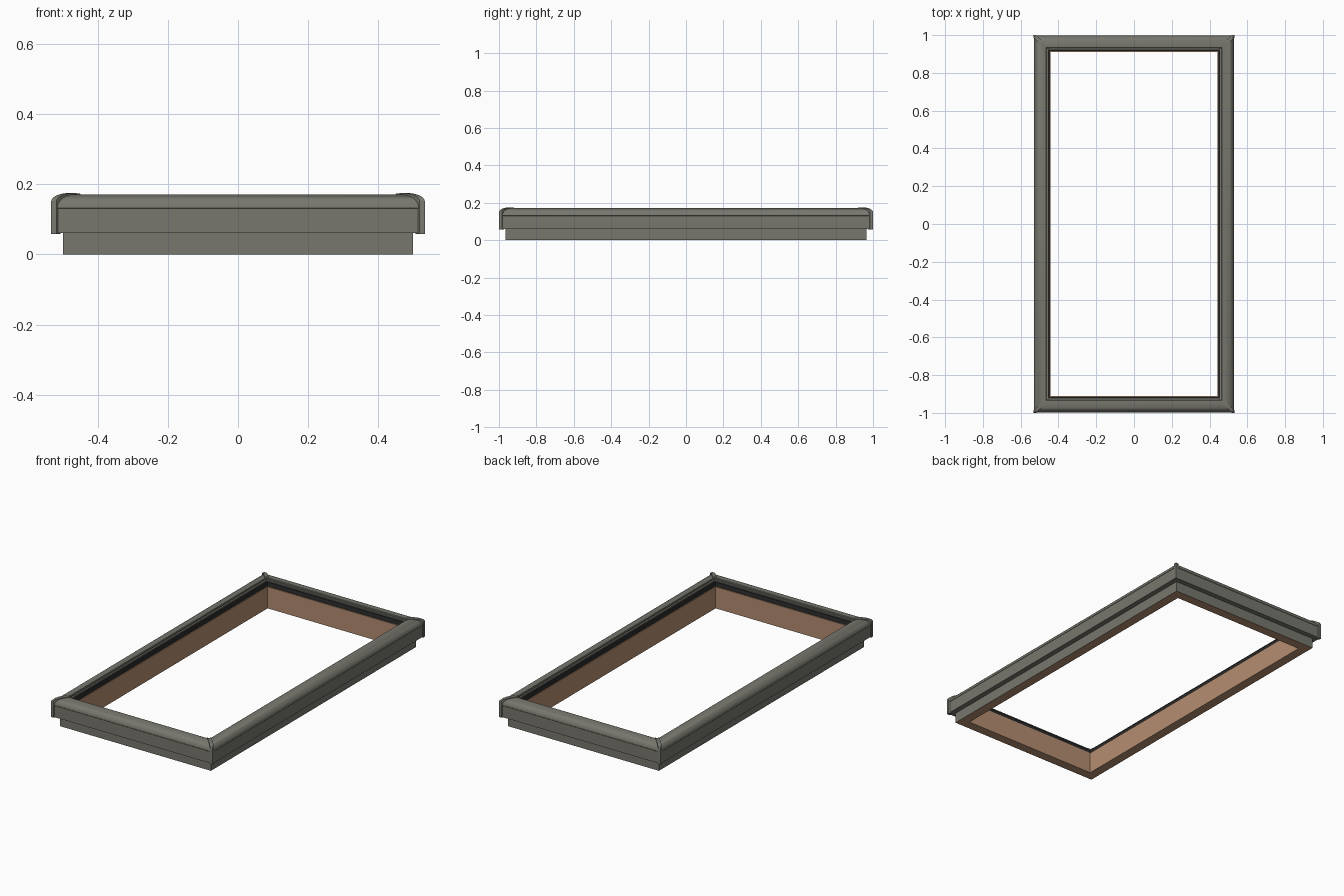
import bpy, bmesh, math

if "Cube" in bpy.data.objects:
    bpy.data.objects.remove(bpy.data.objects["Cube"])

HX, HY = 0.532, 1.0   # outer half sizes, insets are measured from here


def material(name, rgb):
    m = bpy.data.materials.new(name)
    m.diffuse_color = (*rgb, 1)
    m.use_nodes = True
    m.node_tree.nodes["Principled BSDF"].inputs["Base Color"].default_value = m.diffuse_color
    return m


GREY = material("grey metal", (0.185, 0.183, 0.155))
WOOD = material("warm wood", (0.46, 0.27, 0.165))
BLACK = material("black rubber", (0.022, 0.022, 0.022))


def finish(bm, name, mats, smooth=True):
    bmesh.ops.recalc_face_normals(bm, faces=bm.faces)
    me = bpy.data.meshes.new(name)
    bm.to_mesh(me)
    bm.free()
    for m in mats:
        me.materials.append(m)
    ob = bpy.data.objects.new(name, me)
    bpy.context.collection.objects.link(ob)
    if smooth:
        bpy.ops.object.select_all(action='DESELECT')
        ob.select_set(True)
        bpy.context.view_layer.objects.active = ob
        bpy.ops.object.shade_smooth_by_angle(angle=math.radians(32))
    return ob


def frame(name, profile, mats, face_mats=None):
    """Sweep a closed (inset, z) profile round the rectangle with mitred corners."""
    bm = bmesh.new()
    rings = [[bm.verts.new((sx * (HX - d), sy * (HY - d), z)) for d, z in profile]
             for sx, sy in ((-1, -1), (1, -1), (1, 1), (-1, 1))]
    n = len(profile)
    for k in range(4):
        a, b = rings[k], rings[(k + 1) % 4]
        for i in range(n):
            j = (i + 1) % n
            f = bm.faces.new((a[i], b[i], b[j], a[j]))
            if face_mats:
                f.material_index = face_mats[i]
    return finish(bm, name, mats)


def arc(d0, z0, rd, rz, steps=8):
    """Quarter ellipse rising from (d0, z0) to (d0 + rd, z0 + rz)."""
    return [(d0 + rd * (1 - math.cos(t)), z0 + rz * math.sin(t))
            for t in (math.pi / 2 * i / steps for i in range(steps + 1))]


# Fixed frame: wood with a metal-clad outer face
frame("fixed_frame", [(0.034, 0), (0.034, 0.128), (0.090, 0.128), (0.090, 0)],
      [WOOD, GREY], [1, 0, 0, 0])

# Lower cladding of the sash
frame("sash_side_cladding", [(0.004, 0.061), (0.004, 0.130), (0.036, 0.130), (0.036, 0.061)], [GREY])

# Rounded top cover with stepped inner edge
crown = arc(0.003, 0.132, 0.050, 0.039)
frame("sash_top_cover", [(0.006, 0.129)] + crown +
      [(0.066, 0.170), (0.069, 0.167), (0.069, 0.160), (0.076, 0.158),
       (0.077, 0.150), (0.077, 0.129)], [GREY])

# Rubber seal between cover and wood
frame("glazing_seal", [(0.074, 0.128), (0.074, 0.153), (0.083, 0.151), (0.085, 0.146), (0.085, 0.128)], [BLACK])

# Raised corner caps that follow the mitres
outer = [(0.0, 0.058)] + arc(0.0, 0.150, 0.050, 0.0245) + [(0.066, 0.1735), (0.070, 0.170)]
inner = [(0.012, 0.058), (0.012, 0.140), (0.050, 0.160), (0.070, 0.160)]
cap = outer + inner[::-1]
W = 0.015
for sy, end in ((-1, "front"), (1, "back")):
    for sx, side in ((-1, "left"), (1, "right")):
        bm = bmesh.new()
        rows = [[bm.verts.new((sx * (HX - d - ox), sy * (HY - d - oy), z)) for d, z in cap]
                for ox, oy in ((W, 0), (0, 0), (0, W))]
        for a, b in zip(rows, rows[1:]):
            for i in range(len(cap)):
                j = (i + 1) % len(cap)
                bm.faces.new((a[i], b[i], b[j], a[j]))
        bm.faces.new(rows[0])
        bm.faces.new(rows[2])
        finish(bm, f"corner_cap_{end}_{side}", [GREY])
